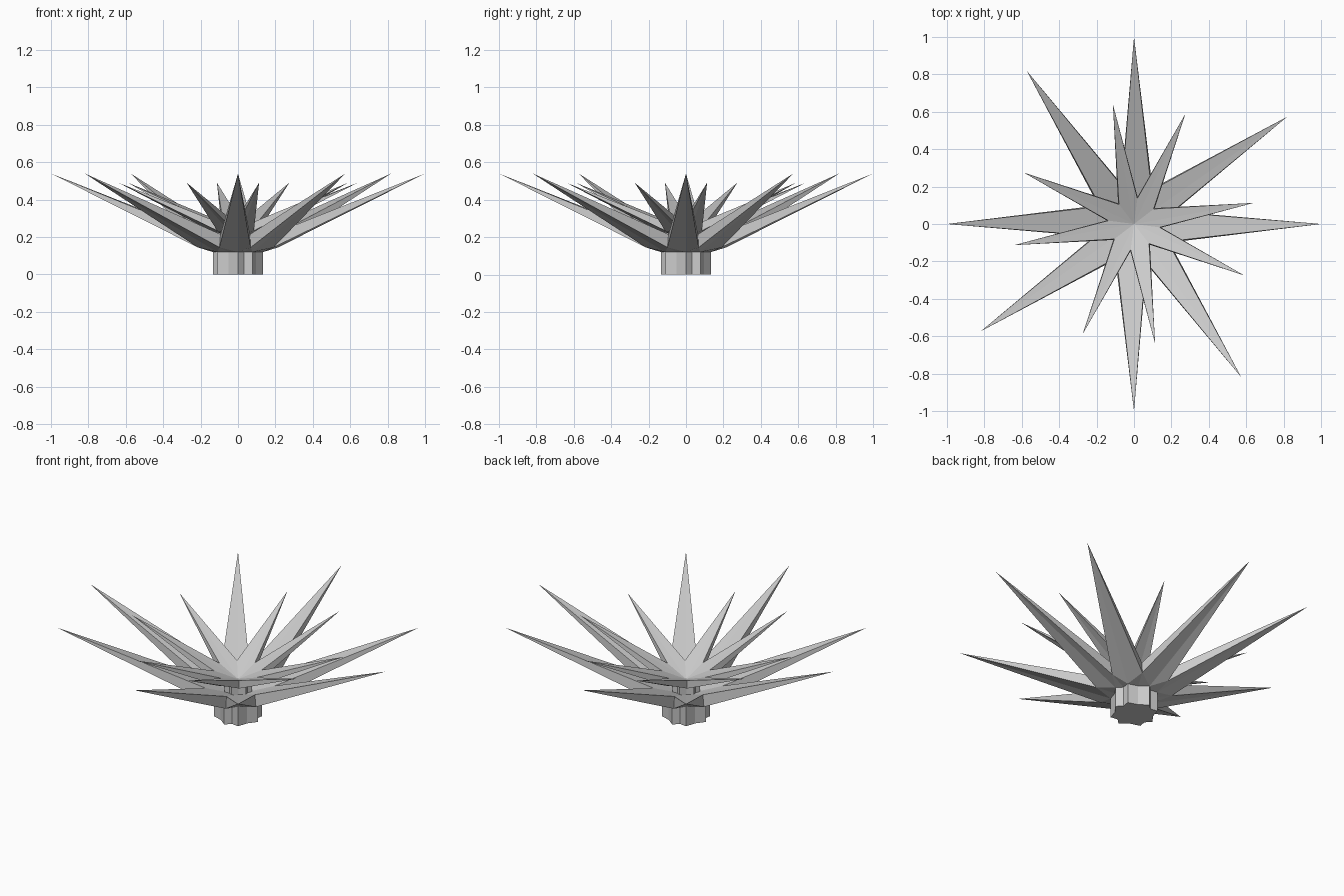
import bpy, bmesh, math

if "Cube" in bpy.data.objects:
    bpy.data.objects.remove(bpy.data.objects["Cube"])

# outline directions: four-fold repeat of spike, narrow notch, spike, wide notch
ANGLES = [90 * k + a for k in range(4) for a in (0, 17.5, 35, 62.5)]
N = len(ANGLES)


def ring(bm, tip_r, notch_r, z):
    pts = []
    for i, a in enumerate(ANGLES):
        r = notch_r if i % 2 else tip_r
        t = math.radians(a)
        pts.append(bm.verts.new((r * math.cos(t), r * math.sin(t), z)))
    return pts


def spiky_rosette(name, scale, turn, height):
    bm = bmesh.new()
    foot = ring(bm, 0.134, 0.108, 0.0)
    neck = ring(bm, 0.134, 0.108, 0.12)

    # spikes: a lower and an upper notch, both meeting the same tip
    low, high = [], []
    for i, a in enumerate(ANGLES):
        c, s = math.cos(math.radians(a)), math.sin(math.radians(a))
        if i % 2 == 0:
            tip = bm.verts.new((c, s, 0.54))
            low.append(tip)
            high.append(tip)
        else:
            r = 0.225 if i % 4 == 1 else 0.215
            low.append(bm.verts.new((r * c, r * s, 0.145)))
            r -= 0.012
            high.append(bm.verts.new((r * c, r * s, 0.215)))
    centre = bm.verts.new((0, 0, 0.135))

    bm.faces.new(foot[::-1])
    for i in range(N):
        j = (i + 1) % N
        bm.faces.new((foot[i], foot[j], neck[j], neck[i]))      # stem
        t, n = (i, j) if i % 2 == 0 else (j, i)
        bm.faces.new((neck[t], low[n], low[t]))                 # underside
        bm.faces.new((neck[t], neck[n], low[n]))
        bm.faces.new((low[t], low[n], high[n]))                 # spike side
        bm.faces.new((high[i], high[j], centre))                # top
    bmesh.ops.recalc_face_normals(bm, faces=bm.faces[:])

    mesh = bpy.data.meshes.new(name)
    bm.to_mesh(mesh)
    bm.free()
    ob = bpy.data.objects.new(name, mesh)
    ob.scale = (scale,) * 3
    ob.rotation_euler.z = math.radians(turn)
    ob.location.z = height
    bpy.context.collection.objects.link(ob)


spiky_rosette("outer_leaves", 1.0, 0, 0.0)
spiky_rosette("inner_leaves", 0.65, 65, 0.14)
